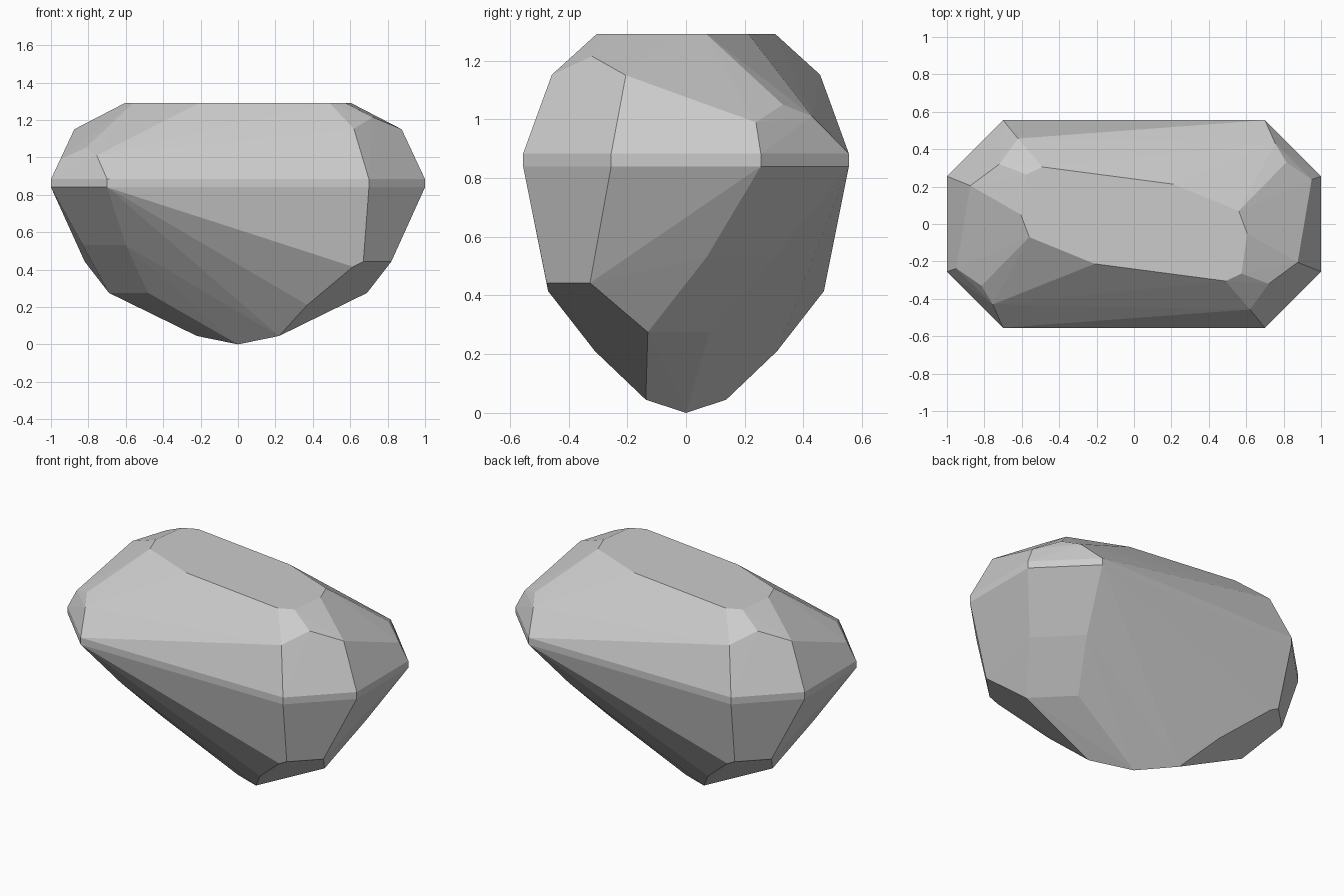
import bpy
import bmesh
import math
from mathutils import Vector

default_cube = bpy.data.objects.get("Cube")
if default_cube:
    bpy.data.objects.remove(default_cube, do_unlink=True)


def make_material(name, color):
    mat = bpy.data.materials.new(name)
    mat.use_nodes = True
    mat.diffuse_color = color
    mat.node_tree.nodes["Principled BSDF"].inputs["Base Color"].default_value = color
    return mat


def half_turn(points):
    """Points plus their copies turned 180 degrees about the vertical axis."""
    return [Vector((s * x, s * y, z)) for x, y, z in points for s in (1, -1)]


# Girdle: a thin octagonal band with clipped corners
GIRDLE_LOW, GIRDLE_HIGH = 0.84, 0.883
girdle = [(x, y * side, z)
          for x, y in ((0.7, 0.555), (1.0, 0.255))
          for side in (1, -1)
          for z in (GIRDLE_LOW, GIRDLE_HIGH)]

# Table: corners of the flat top
TABLE_Z = 1.29
table = [(x, y, TABLE_Z) for x, y in (
    (0.49, -0.305), (0.575, -0.265), (0.605, -0.05), (0.56, 0.07), (0.21, 0.213))]

# Crown: facet corners between girdle and table
crown = [(0.62, -0.457, 1.152), (0.72, -0.32, 1.215), (0.875, -0.205, 1.15),
         (0.95, 0.238, 0.99), (0.815, 0.33, 1.05), (0.755, 0.43, 1.01)]

# Pavilion: facet corners between girdle and the bottom tip
pavilion = [(0.67, -0.475, 0.443), (0.82, -0.327, 0.443), (0.69, -0.13, 0.275),
            (0.22, -0.137, 0.045), (0.37, -0.31, 0.21), (0.615, -0.47, 0.415),
            (0.83, 0.07, 0.53), (0.6, 0.3, 0.53), (0.48, 0.08, 0.275)]
tip = Vector((0, 0, 0))

# Wrap the corners in flat facets
bm = bmesh.new()
for point in half_turn(girdle + table + crown + pavilion) + [tip]:
    bm.verts.new(point)
bmesh.ops.remove_doubles(bm, verts=bm.verts, dist=0.001)
hull = bmesh.ops.convex_hull(bm, input=bm.verts)
loose = [v for v in bm.verts if not v.link_faces]
bmesh.ops.delete(bm, geom=loose, context="VERTS")
bmesh.ops.dissolve_limit(bm, angle_limit=math.radians(1.0),
                         verts=bm.verts, edges=bm.edges)
bmesh.ops.recalc_face_normals(bm, faces=bm.faces)

mesh = bpy.data.meshes.new("faceted_gem")
bm.to_mesh(mesh)
bm.free()
mesh.materials.append(make_material("pale_grey", (0.6, 0.6, 0.6, 1.0)))
gem = bpy.data.objects.new("faceted_gem", mesh)
bpy.context.collection.objects.link(gem)
